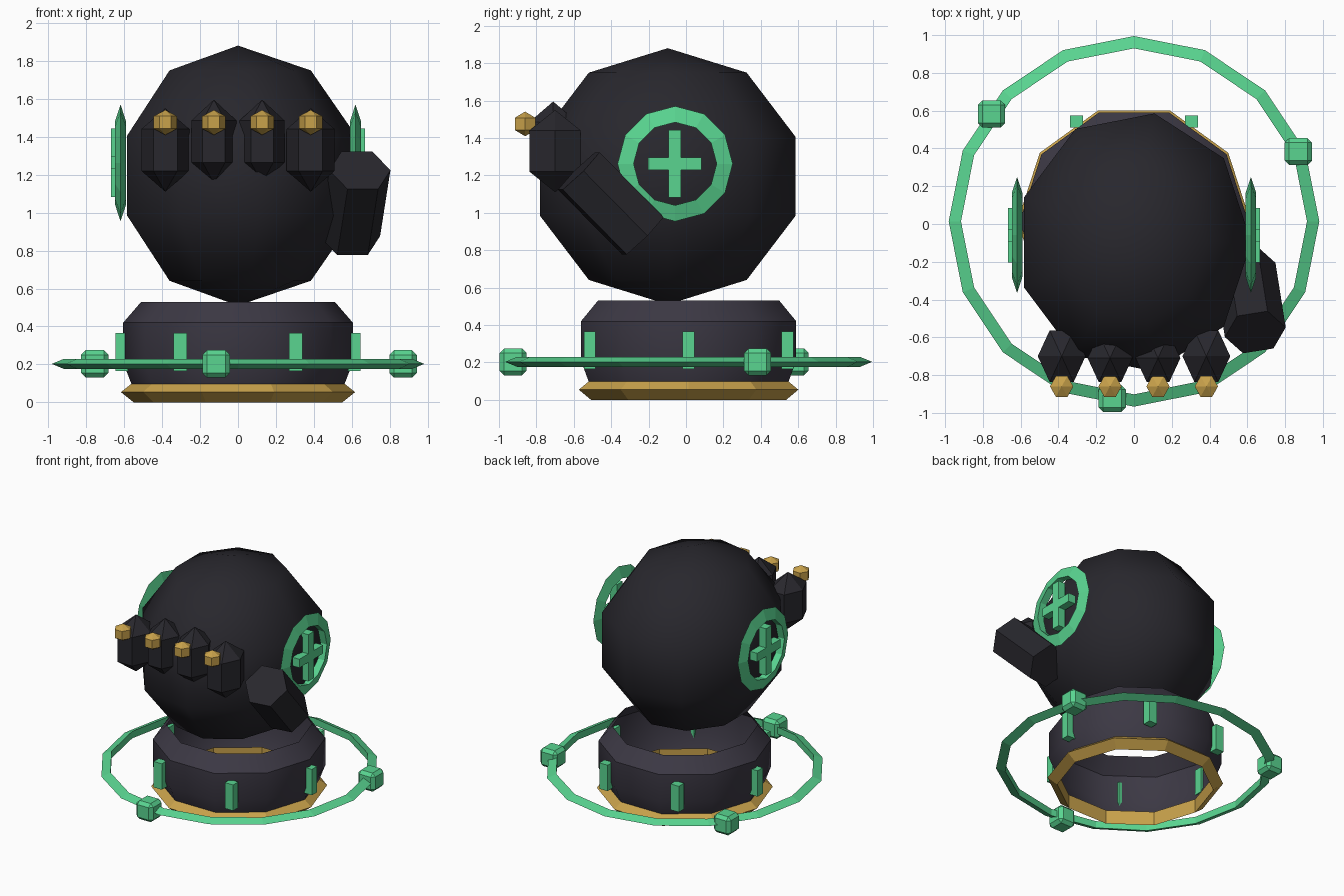
import bpy, bmesh
from math import sin, cos, pi, radians

if "Cube" in bpy.data.objects:
    bpy.data.objects.remove(bpy.data.objects["Cube"])


def material(name, rgb):
    m = bpy.data.materials.new(name)
    m.diffuse_color = (*rgb, 1)
    m.use_nodes = True
    m.node_tree.nodes["Principled BSDF"].inputs["Base Color"].default_value = m.diffuse_color
    return m


DARK = material("dark", (0.021, 0.02, 0.026))
SLATE = material("slate", (0.045, 0.04, 0.058))
GREEN = material("green", (0.1, 0.66, 0.28))
GOLD = material("gold", (0.58, 0.36, 0.07))


def finish(name, bm, mat, loc, rot=(0, 0, 0), scale=(1, 1, 1)):
    me = bpy.data.meshes.new(name)
    bm.to_mesh(me)
    bm.free()
    me.materials.append(mat)
    ob = bpy.data.objects.new(name, me)
    ob.location, ob.rotation_euler, ob.scale = loc, rot, scale
    bpy.context.collection.objects.link(ob)
    return ob


def revolve(name, profile, n, mat, loc, rot=(0, 0, 0), scale=(1, 1, 1), loop=False):
    """Turn (radius, z) points around z in n flat steps."""
    bm = bmesh.new()
    rows = [[bm.verts.new((r * cos(2 * pi * i / n), r * sin(2 * pi * i / n), z))
             for i in range(n)] for r, z in profile]
    pairs = list(zip(rows, rows[1:]))
    if loop:
        pairs.append((rows[-1], rows[0]))
    for a, b in pairs:
        for i in range(n):
            j = (i + 1) % n
            bm.faces.new((a[i], a[j], b[j], b[i]))
    bmesh.ops.remove_doubles(bm, verts=bm.verts, dist=1e-5)
    bmesh.ops.recalc_face_normals(bm, faces=bm.faces)
    return finish(name, bm, mat, loc, rot, scale)


def ball(name, n, rings, mat, loc, scale):
    prof = [(sin(pi * k / rings), -cos(pi * k / rings)) for k in range(rings + 1)]
    return revolve(name, prof, n, mat, loc, scale=scale)


def hoop(name, outer, inner, half, n, mat, loc, rot=(0, 0, 0)):
    """Ring with a wedge section, sharp on the outside."""
    return revolve(name, [(outer, 0), (inner, half), (inner, -half)], n, mat, loc, rot, loop=True)


def box(name, size, mat, loc, bevel=0):
    bm = bmesh.new()
    bmesh.ops.create_cube(bm, size=1)
    bmesh.ops.scale(bm, vec=size, verts=bm.verts)
    if bevel:
        bmesh.ops.bevel(bm, geom=bm.edges[:], offset=bevel, segments=1, affect='EDGES')
    return finish(name, bm, mat, loc)


def smooth(ob, angle):
    bpy.ops.object.select_all(action='DESELECT')
    ob.select_set(True)
    bpy.context.view_layer.objects.active = ob
    bpy.ops.object.shade_smooth_by_angle(angle=radians(angle))


Y0 = 0.014

# Fist body
smooth(ball("fist_body", 9, 5, DARK, (0, -0.0975, 1.195), (0.653, 0.729, 0.685)), 60)

# Knuckles and gold studs
for i, x in enumerate((-0.383, -0.127, 0.127, 0.383)):
    if i in (0, 3):
        ball(f"knuckle_{i}", 6, 3, DARK, (x, -0.7, 1.33), (0.146, 0.183, 0.22))
    else:
        ball(f"knuckle_{i}", 6, 3, DARK, (x, -0.71, 1.375), (0.137, 0.17, 0.22))
    ball(f"knuckle_stud_{i}", 6, 3, GOLD, (x, -0.86, 1.475), (0.071, 0.073, 0.066))

# Thumb
revolve("thumb", [(0, -0.245), (0.163, -0.245), (0.163, 0.245), (0, 0.245)], 6, DARK,
        (0.615, -0.402, 1.05), (radians(45), 0, radians(9)))

# Open cuff and gold hem
smooth(revolve("cuff", [(0.555, 0.08), (0.605, 0.21), (0.605, 0.42), (0.51, 0.53)], 10, SLATE,
               (0, Y0, 0)), 38)
hoop("cuff_hem", 0.617, 0.549, 0.054, 10, GOLD, (0, Y0, 0.054))

# Rods around the cuff
for k in range(6):
    a = k * pi / 3
    box(f"cuff_rod_{k}", (0.07, 0.063, 0.2), GREEN,
        (0.61 * cos(a), Y0 + 0.61 * sin(a), 0.265))

# Floating ring with three beads
hoop("floating_ring", 0.981, 0.916, 0.027, 16, GREEN, (0, Y0, 0.203))
for k in range(3):
    a = radians(23 + 120 * k)
    box(f"ring_bead_{k}", (0.144, 0.144, 0.144), GREEN,
        (0.945 * cos(a), Y0 + 0.945 * sin(a), 0.203), 0.024)

# Side badges: ring and cross
for side, s in (("left", -1), ("right", 1)):
    hoop(f"{side}_badge_ring", 0.308, 0.222, 0.028, 12, GREEN, (s * 0.619, -0.058, 1.262),
         (0, pi / 2, 0))
    box(f"{side}_badge_upright", (0.06, 0.068, 0.362), GREEN, (s * 0.638, -0.06, 1.262))
    box(f"{side}_badge_bar", (0.06, 0.288, 0.066), GREEN, (s * 0.638, -0.06, 1.262))
